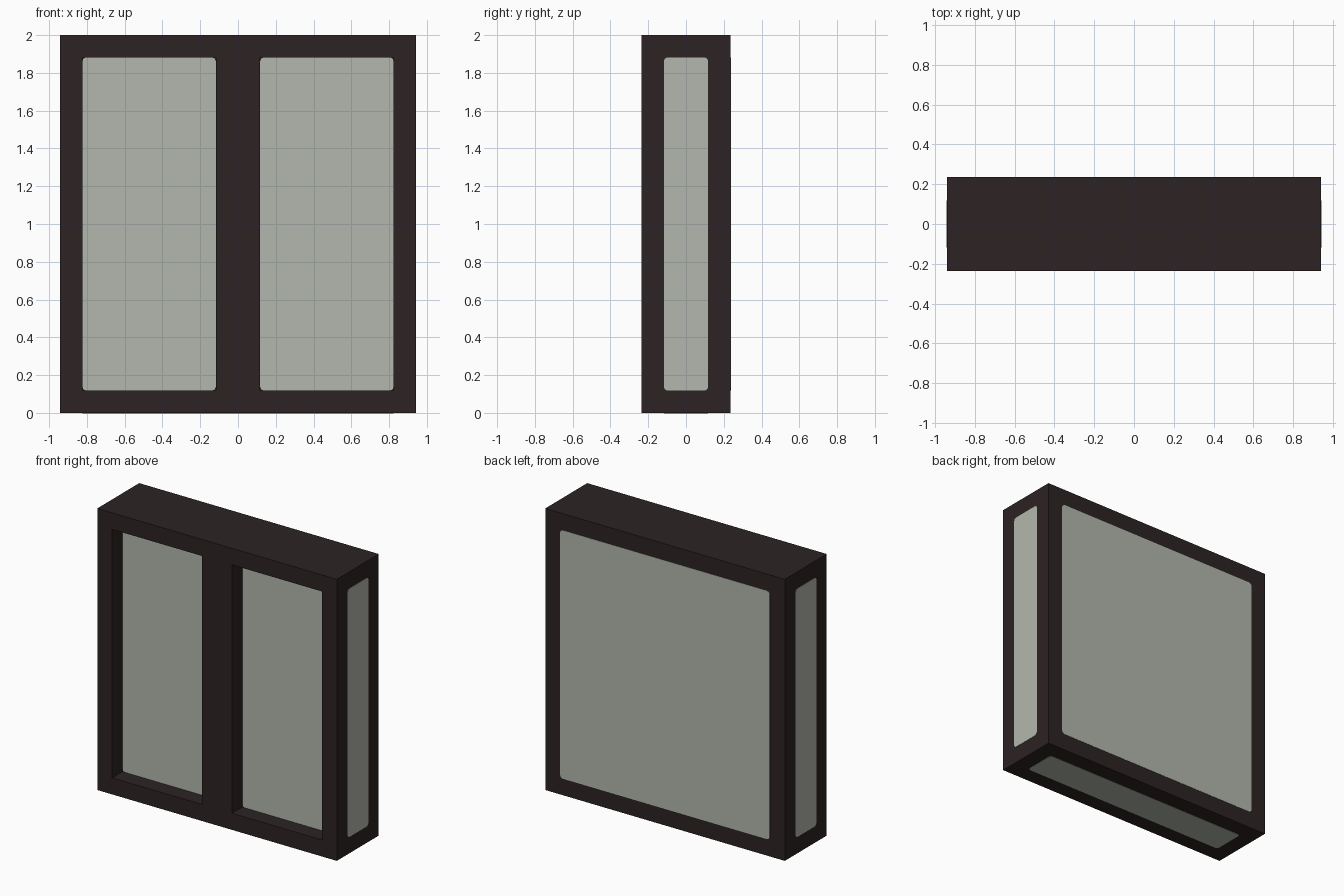
import bpy, bmesh
from mathutils import Vector

if "Cube" in bpy.data.objects:
    bpy.data.objects.remove(bpy.data.objects["Cube"])

U = 2 / 17          # module: body is 16 x 4 x 17 modules
T = 0.002           # how far plates stand proud


def material(name, rgb):
    m = bpy.data.materials.new(name)
    m.diffuse_color = (*rgb, 1)
    m.use_nodes = True
    m.node_tree.nodes["Principled BSDF"].inputs["Base Color"].default_value = m.diffuse_color
    return m


DARK = material("dark brown", (0.026, 0.0168, 0.0168))
PALE = material("pale grey green", (0.456, 0.474, 0.418))


def finish(bm, name, mat):
    bmesh.ops.recalc_face_normals(bm, faces=bm.faces[:])
    me = bpy.data.meshes.new(name)
    bm.to_mesh(me)
    bm.free()
    me.materials.append(mat)
    ob = bpy.data.objects.new(name, me)
    bpy.context.collection.objects.link(ob)


# Body: box, front cut into a grid, two cells pushed in
bm = bmesh.new()
bmesh.ops.create_cube(bm, size=1)
for v in bm.verts:
    v.co = Vector((v.co.x * 16, v.co.y * 4, (v.co.z + 0.5) * 17)) * U
cuts = [((x, 0, 0), (1, 0, 0)) for x in (-7, -1, 1, 7)]
cuts += [((0, 0, z), (0, 0, 1)) for z in (1, 16)]
for co, no in cuts:
    bmesh.ops.bisect_plane(bm, geom=bm.verts[:] + bm.edges[:] + bm.faces[:],
                           plane_co=Vector(co) * U, plane_no=no)
bm.normal_update()
openings = []
for f in bm.faces:
    c = f.calc_center_median() / U
    if f.normal.y < -0.9 and 1 < abs(c.x) < 7 and 1 < c.z < 16:
        openings.append(f)
# inset walls: zero-width inset with depth makes the recess
bmesh.ops.inset_individual(bm, faces=openings, thickness=0, depth=-U)
finish(bm, "frame_body", DARK)


def plate(name, centre, side, up, normal, w, h):
    """Thin panel with slightly clipped corners, centre on the surface."""
    c, s, u, n = (Vector(v) for v in (centre, side, up, normal))
    r = 0.02
    a, b = w / 2 * U, h / 2 * U
    outline = []
    for sx, sy in ((1, 1), (-1, 1), (-1, -1), (1, -1)):
        pts = [(sx * a, sy * (b - r)),
               (sx * (a - r * 0.3), sy * (b - r * 0.3)),
               (sx * (a - r), sy * b)]
        outline += pts if sx * sy > 0 else pts[::-1]
    bm = bmesh.new()
    rings = []
    for d in (-T, T):
        rings.append([bm.verts.new(c * U + s * x + u * y + n * d)
                      for x, y in outline])
    lo, hi = rings
    bm.faces.new(lo[::-1])
    bm.faces.new(hi)
    for i in range(len(lo)):
        j = (i + 1) % len(lo)
        bm.faces.new((lo[i], lo[j], hi[j], hi[i]))
    finish(bm, name, PALE)


X, Y, Z = (1, 0, 0), (0, 1, 0), (0, 0, 1)
for sx, side in ((-1, "left"), (1, "right")):
    # recessed front panes and flush end panels
    plate(f"front_pane_{side}", (sx * 4, -1, 8.5), X, Z, (0, -1, 0), 6, 15)
    plate(f"end_panel_{side}", (sx * 8, 0, 8.5), Y, Z, (sx, 0, 0), 2, 15)
plate("back_panel", (0, 2, 8.5), X, Z, Y, 14, 15)
plate("bottom_panel", (0, 0, 0), X, Y, (0, 0, -1), 14, 2)
